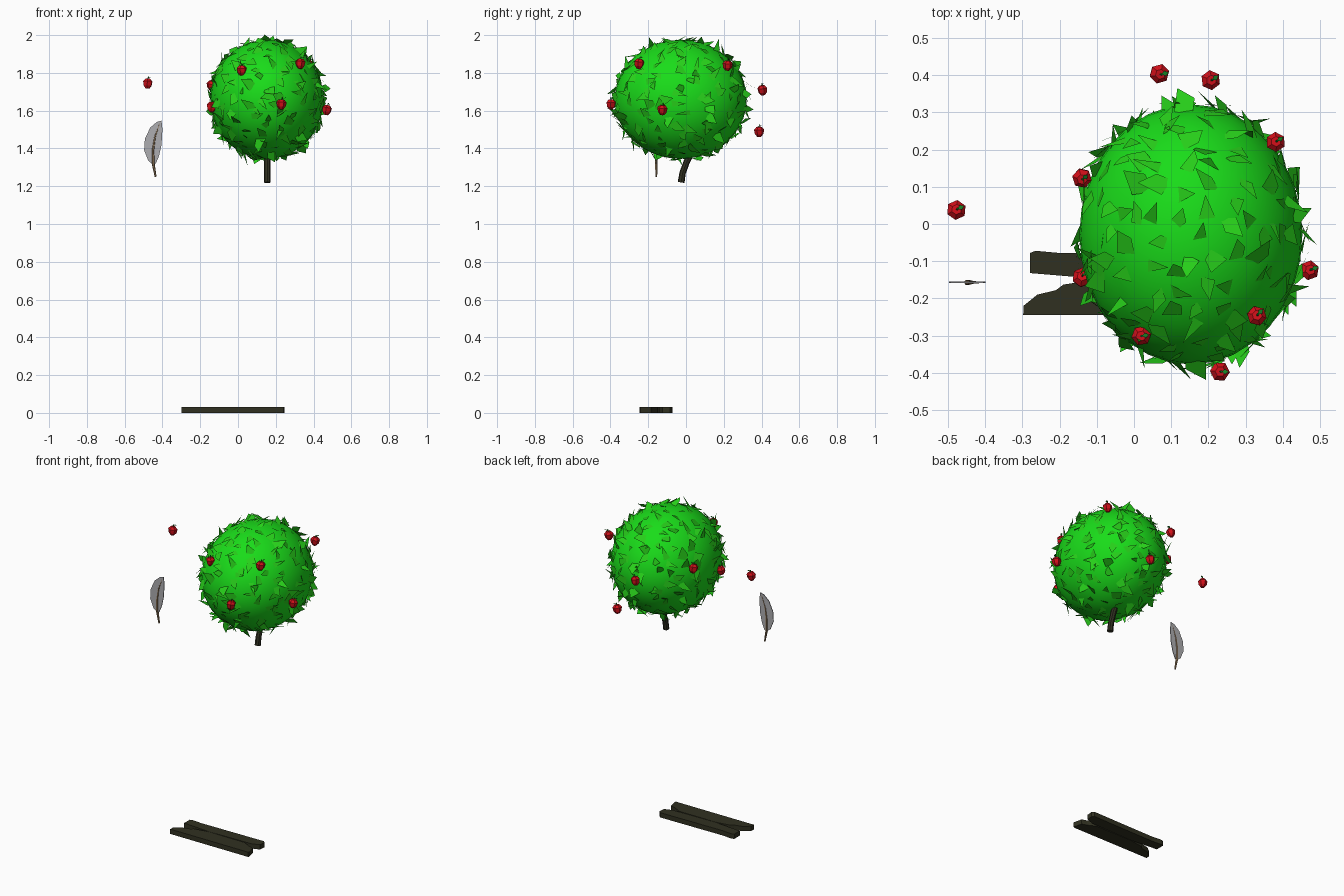
import bpy, bmesh, math, random
from mathutils import Vector, Matrix

if "Cube" in bpy.data.objects:
    bpy.data.objects.remove(bpy.data.objects["Cube"])

random.seed(7)


def mat(name, rgb):
    m = bpy.data.materials.new(name)
    m.diffuse_color = (*rgb, 1)
    m.use_nodes = True
    m.node_tree.nodes["Principled BSDF"].inputs["Base Color"].default_value = m.diffuse_color
    return m


GREEN = mat("crown_green", (0.01, 0.72, 0.01))
LEAF = mat("leaf_green", (0.02, 0.62, 0.01))
BARK = mat("bark", (0.03, 0.03, 0.015))
RED = mat("apple_red", (0.65, 0.005, 0.01))
STALK = mat("stalk_green", (0.01, 0.25, 0.02))
GREY = mat("vane_grey", (0.42, 0.42, 0.44))
QUILL = mat("quill_tan", (0.3, 0.2, 0.11))


def finish(bm, name, *mats):
    bmesh.ops.recalc_face_normals(bm, faces=bm.faces)
    me = bpy.data.meshes.new(name)
    bm.to_mesh(me)
    bm.free()
    ob = bpy.data.objects.new(name, me)
    bpy.context.collection.objects.link(ob)
    for m in mats:
        me.materials.append(m)
    return ob


def tube(bm, pts, radii, sides, mi=0):
    """Capped tube of rings along a mostly vertical path."""
    pts = [Vector(p) for p in pts]
    rings = []
    for i, (p, r) in enumerate(zip(pts, radii)):
        d = (pts[min(i + 1, len(pts) - 1)] - pts[max(i - 1, 0)]).normalized()
        u = Vector((0, 1, 0)).cross(d).normalized()
        v = d.cross(u)
        rings.append([bm.verts.new(p + r * (math.cos(t) * u + math.sin(t) * v))
                      for t in (math.tau * k / sides for k in range(sides))])
    faces = [bm.faces.new(rings[0][::-1]), bm.faces.new(rings[-1])]
    for a, b in zip(rings, rings[1:]):
        for k in range(sides):
            n = (k + 1) % sides
            faces.append(bm.faces.new((a[k], a[n], b[n], b[k])))
    for f in faces:
        f.material_index = mi


def prism(bm, outline, offset):
    """Extrude a closed outline by an offset vector."""
    f = bm.faces.new([bm.verts.new(p) for p in outline])
    ext = bmesh.ops.extrude_face_region(bm, geom=[f], use_keep_orig=True)
    vs = [e for e in ext["geom"] if isinstance(e, bmesh.types.BMVert)]
    bmesh.ops.translate(bm, verts=vs, vec=offset)


# Crown: smooth ellipsoid
C = Vector((0.153, -0.028, 1.66))
R = Vector((0.30, 0.35, 0.315))
bm = bmesh.new()
bmesh.ops.create_uvsphere(bm, u_segments=32, v_segments=20, radius=1,
                          matrix=Matrix.Translation(C) @ Matrix.Diagonal((*R, 1)))
for f in bm.faces:
    f.smooth = True
finish(bm, "crown", GREEN)

# Leaves: loose flat shards, tilted off the crown surface
bm = bmesh.new()
COUNT = 270
for i in range(COUNT):
    z = 1 - 2 * (i + 0.5) / COUNT
    a = i * 2.39996 + random.uniform(-0.2, 0.2)
    s = math.sqrt(1 - z * z)
    n = Vector((s * math.cos(a), s * math.sin(a), z))
    p = C + n * R
    n = Vector((n.x / R.x, n.y / R.y, n.z / R.z)).normalized()
    t = n.orthogonal().normalized()
    t.rotate(Matrix.Rotation(random.uniform(0, math.tau), 3, n))
    side = n.cross(t)
    tilt = random.uniform(0.1, 0.75)
    d = t * math.cos(tilt) + n * math.sin(tilt)
    L, W = random.uniform(0.05, 0.095), random.uniform(0.018, 0.034)
    base = p + n * 0.004 - d * L * 0.25
    shape = [(0, -W * 0.6), (L * random.uniform(0.3, 0.6), -W), (L, random.uniform(-W, W) * 0.5)]
    if i % 3:
        shape.append((L * random.uniform(0.1, 0.35), W))
    else:
        shape[1] = (0, W * 0.9)
    bm.faces.new([bm.verts.new(base + d * x + side * y) for x, y in shape])
me = finish(bm, "leaves", LEAF)

# Trunk: short stub curving into the crown
bm = bmesh.new()
tube(bm, [(0.155, -0.026, 1.22), (0.155, -0.018, 1.27), (0.155, 0.004, 1.33),
          (0.155, 0.03, 1.38), (0.155, 0.05, 1.44)],
     [0.018, 0.017, 0.017, 0.016, 0.015], 8)
finish(bm, "trunk", BARK)

# Apples: faceted six-sided fruit with stalk and leaflet
SPOTS = [(-0.478, 0.037, 1.745), (0.067, 0.405, 1.71), (0.205, 0.387, 1.49),
         (0.38, 0.22, 1.84), (-0.14, 0.125, 1.735), (-0.14, -0.145, 1.62),
         (0.47, -0.125, 1.605), (0.33, -0.248, 1.85), (0.02, -0.30, 1.815),
         (0.23, -0.397, 1.635)]
for i, spot in enumerate(SPOTS):
    bm = bmesh.new()
    tube(bm, [(0, 0, -0.028), (0, 0, -0.013), (0, 0, 0.01), (0, 0, 0.024), (0, 0, 0.018)][:4],
         [0.011, 0.023, 0.027, 0.014], 6)
    tube(bm, [(0, 0, 0.02), (0.003, 0, 0.036)], [0.003, 0.003], 4, 1)
    leaf = bm.faces.new([bm.verts.new(v) for v in
                         ((0.002, 0, 0.027), (0.012, -0.007, 0.034), (0.022, 0, 0.036), (0.012, 0.007, 0.034))])
    leaf.material_index = 1
    ob = finish(bm, f"apple_{i + 1}", RED, STALK)
    ob.location = spot
    ob.rotation_euler = (random.uniform(-0.2, 0.2), random.uniform(-0.2, 0.2), random.uniform(-0.5, 1))

# Feather: thin vane and tapering quill
Y = -0.157
bm = bmesh.new()
vane = [(-0.45, 1.315), (-0.475, 1.335), (-0.497, 1.39), (-0.493, 1.45), (-0.465, 1.51), (-0.43, 1.54),
        (-0.405, 1.547), (-0.40, 1.50), (-0.405, 1.42), (-0.418, 1.36), (-0.435, 1.32)]
prism(bm, [(x, Y - 0.002, z) for x, z in vane], (0, 0.004, 0))
finish(bm, "feather_vane", GREY)
bm = bmesh.new()
tube(bm, [(-0.436, Y, 1.25), (-0.449, Y, 1.32), (-0.45, Y, 1.39), (-0.44, Y, 1.46), (-0.412, Y, 1.54)],
     [0.005, 0.008, 0.007, 0.005, 0.002], 6)
finish(bm, "feather_quill", QUILL)

# Planks: two broken boards side by side on the ground
BOARDS = {
    "back_plank": [(-0.28, -0.132), (-0.28, -0.078), (-0.265, -0.072), (-0.2, -0.078), (0.23, -0.073),
                   (0.243, -0.085), (0.24, -0.125), (0.19, -0.142), (-0.1, -0.147)],
    "front_plank": [(-0.298, -0.245), (-0.297, -0.22), (-0.26, -0.19), (-0.21, -0.178), (-0.19, -0.163),
                    (-0.1, -0.149), (0.15, -0.15), (0.2, -0.175), (0.232, -0.185), (0.245, -0.24), (0.24, -0.245)],
}
for name, pts in BOARDS.items():
    bm = bmesh.new()
    prism(bm, [(x, y, 0) for x, y in pts], (0, 0, 0.03))
    finish(bm, name, BARK)
